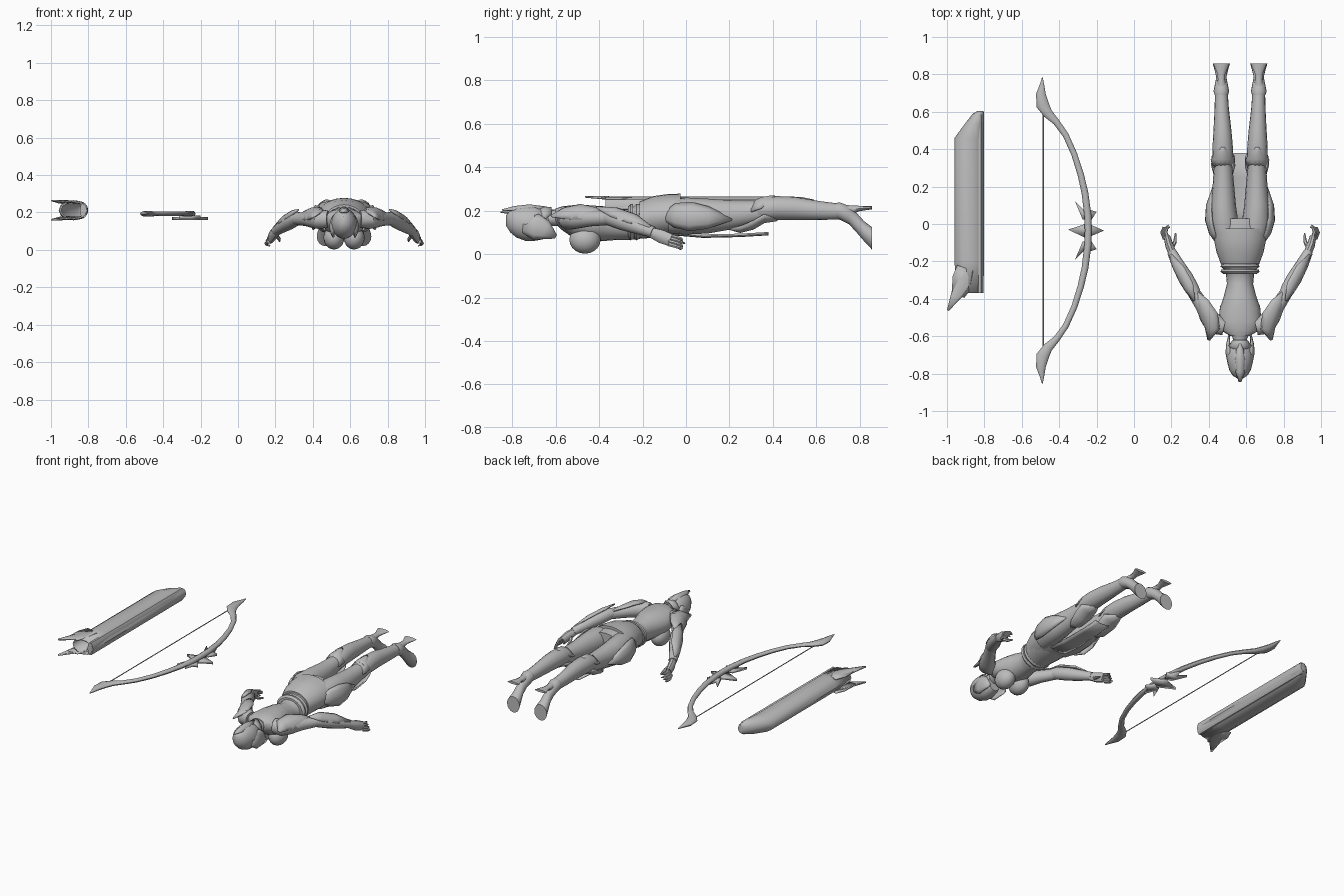
import bpy, bmesh, math
from mathutils import Vector

C = 0.567  # centre line of the figure
grey = bpy.data.materials.new("plain_grey")
grey.diffuse_color = (0.5, 0.5, 0.5, 1)


def finish(name, bm, thickness=0, angle=40):
    bmesh.ops.recalc_face_normals(bm, faces=bm.faces)
    me = bpy.data.meshes.new(name)
    bm.to_mesh(me)
    bm.free()
    ob = bpy.data.objects.new(name, me)
    bpy.context.scene.collection.objects.link(ob)
    me.materials.append(grey)
    if thickness:
        mod = ob.modifiers.new("thickness", 'SOLIDIFY')
        mod.thickness, mod.offset = thickness, 0
    bpy.ops.object.select_all(action='DESELECT')
    ob.select_set(True)
    bpy.context.view_layer.objects.active = ob
    bpy.ops.object.shade_smooth_by_angle(angle=math.radians(angle))
    return ob


def tangent(pts, i):
    return (pts[min(i + 1, len(pts) - 1)] - pts[max(i - 1, 0)]).normalized()


def loft(name, rings, n=16, perp=False, caps=(True, True), thickness=0):
    """Rings are (x, y, z, half width, half height), upright or square to the path."""
    bm = bmesh.new()
    pts = [Vector(r[:3]) for r in rings]
    rows = []
    for i, r in enumerate(rings):
        side, up = Vector((1, 0, 0)), Vector((0, 0, 1))
        if perp:
            t = tangent(pts, i)
            side = t.cross(up).normalized()
            up = side.cross(t)
        rows.append([bm.verts.new(pts[i] + side * r[3] * math.cos(a) + up * r[4] * math.sin(a))
                     for a in (2 * math.pi * k / n for k in range(n))])
    for a, b in zip(rows, rows[1:]):
        for k in range(n):
            bm.faces.new((a[k], a[(k + 1) % n], b[(k + 1) % n], b[k]))
    for on, row in zip(caps, (rows[0], rows[-1])):
        if on:
            bm.faces.new(row)
    return finish(name, bm, thickness)


def plate(name, path, normal, bulge=0.4, thickness=0.008):
    """Curved armour leaf; path is (x, y, z, half width)."""
    bm = bmesh.new()
    pts = [Vector(p[:3]) for p in path]
    nrm = Vector(normal).normalized()
    rows = []
    for i, p in enumerate(path):
        side = tangent(pts, i).cross(nrm).normalized()
        rows.append([bm.verts.new(pts[i] + side * p[3] * t - nrm * bulge * p[3] * t * t)
                     for t in (-1, -0.6, -0.2, 0.2, 0.6, 1)])
    for a, b in zip(rows, rows[1:]):
        for k in range(5):
            bm.faces.new((a[k], a[k + 1], b[k + 1], b[k]))
    return finish(name, bm, thickness)


def slab(name, outline, z, thickness):
    bm = bmesh.new()
    bm.faces.new([bm.verts.new((x, y, z)) for x, y in outline])
    return finish(name, bm, thickness)


def mid(rows):
    return [(C,) + r for r in rows]


def sided(s, rows):
    return [(C + s * r[0],) + r[1:] for r in rows]


def rnd(rows):
    return [r + (r[-1],) for r in rows]


# Torso, neck, belts and skirt
loft("torso", mid([(-.6, .175, .05, .035), (-.57, .165, .1, .055), (-.52, .15, .115, .075),
                   (-.45, .14, .108, .085), (-.38, .14, .085, .08), (-.32, .135, .07, .07),
                   (-.27, .135, .075, .07), (-.22, .15, .098, .08), (-.15, .165, .12, .09),
                   (-.05, .175, .13, .09), (.03, .18, .11, .075)]), 20)
loft("neck", mid([(-.67, .15, .036, .036), (-.62, .165, .036, .036), (-.57, .17, .055, .042)]))
for y in (-.255, -.228):
    loft("belt", mid([(y - .012, .145, .09, .074), (y, .147, .104, .084), (y + .012, .15, .1, .08)]), 20)
loft("skirt", mid([(-.215, .16, .102, .082), (-.15, .173, .126, .094), (-.08, .18, .14, .097),
                   (-.025, .181, .146, .097)]), 24)
plate("front_cloth", mid([(-.06, .09, .055), (.08, .078, .06), (.25, .082, .055), (.38, .09, .052)]),
      (0, 0, -1), .15)

# Head with helmet and crest
loft("helmet", mid([(-.828, .155, .012, .025), (-.81, .15, .04, .05), (-.78, .145, .058, .07),
                    (-.74, .14, .068, .08), (-.7, .14, .07, .081), (-.66, .137, .06, .07),
                    (-.63, .13, .042, .052)]), 18)
plate("helmet_crest", mid([(-.845, .203, .004), (-.79, .218, .022), (-.72, .226, .03), (-.64, .215, .008)]),
      (0, 0, 1), .8)
plate("neck_guard", mid([(-.68, .208, .05), (-.65, .215, .06), (-.62, .215, .035)]), (0, 0, 1), .9)

for s in (-1, 1):
    plate("cheek_guard", sided(s, [(.062, -.75, .13, .03), (.074, -.69, .125, .06),
                                   (.072, -.65, .11, .045), (.06, -.6, .08, .008)]), (s, 0, 0), .3)
    # Chest
    bm = bmesh.new()
    bmesh.ops.create_uvsphere(bm, u_segments=16, v_segments=10, radius=1)
    for v in bm.verts:
        v.co = Vector((C + s * .054 + v.co.x * .056, -.465 + v.co.y * .072, .066 + v.co.z * .064))
    finish("breast", bm)

    # Legs
    loft("thigh", sided(s, [(.07, -.08, .17, .07, .075), (.086, 0, .175, .078, .085),
                            (.09, .1, .175, .068, .08), (.089, .2, .18, .058, .068),
                            (.09, .3, .19, .05, .056), (.092, .37, .2, .046, .05)]))
    loft("shin", sided(s, [(.092, .33, .205, .05, .05), (.092, .36, .208, .056, .054),
                           (.093, .42, .212, .054, .055), (.094, .5, .21, .048, .053),
                           (.098, .62, .2, .038, .043), (.1, .71, .196, .034, .036)]))
    loft("foot", sided(s, [(.1, .69, .2, .036, .036), (.1, .71, .197, .042, .04),
                           (.1, .75, .18, .034, .042), (.1, .785, .145, .027, .045),
                           (.1, .82, .105, .035, .046), (.1, .857, .072, .046, .052)]))
    loft("heel", sided(s, [(.1, .71, .2, .032, .03), (.1, .77, .205, .019, .019),
                           (.1, .8, .21, .02, .013), (.1, .857, .214, .043, .008)]), 10)
    plate("knee_guard", sided(s, [(.09, .2, .115, .008), (.09, .25, .1, .045), (.09, .31, .115, .062),
                                  (.09, .36, .145, .06), (.09, .42, .155, .02)]), (0, 0, -1), .6)
    plate("knee_back_guard", sided(s, [(.092, .3, .235, .05), (.092, .345, .26, .062),
                                       (.092, .39, .267, .03), (.092, .41, .267, .005)]), (0, 0, 1), .8)
    plate("hip_guard", sided(s, [(.12, -.11, .175, .01), (.162, -.05, .18, .055), (.183, .02, .175, .066),
                                 (.178, .1, .17, .05), (.14, .21, .16, .004)]), (s, 0, .1), .4)

    # Arms
    loft("upper_arm", sided(s, rnd([(.085, -.55, .165, .045), (.13, -.54, .165, .054), (.165, -.5, .165, .048),
                                    (.2, -.44, .165, .038), (.255, -.355, .166, .033)])), 14, True)
    loft("forearm", sided(s, rnd([(.235, -.385, .17, .03), (.255, -.35, .168, .038), (.29, -.29, .15, .041),
                                  (.33, -.22, .125, .034), (.365, -.15, .1, .025)])), 14, True)
    plate("shoulder_guard", sided(s, [(.168, -.62, .175, .006), (.16, -.56, .205, .045),
                                      (.182, -.5, .217, .058), (.212, -.43, .205, .043),
                                      (.24, -.355, .185, .004)]), (s * .5, -.2, .8), .55)
    plate("forearm_guard", sided(s, [(.245, -.41, .215, .005), (.283, -.335, .205, .034),
                                     (.33, -.25, .175, .034), (.372, -.165, .125, .006)]),
          (s * .5, -.2, .8), .5)

    # Hands
    loft("palm", sided(s, [(.36, -.16, .1, .022, .024), (.378, -.115, .082, .022, .032),
                           (.39, -.07, .064, .018, .03)]), 10, True)
    for i in range(4):
        x, z = .383 + .007 * i, .087 - .014 * i
        end = -.005 - .012 * abs(i - 1)
        loft("finger", sided(s, rnd([(x, -.08, z, .0095), (x + .014, -.045, z - .01, .009),
                                     (x + .006, -.02, z - .018, .007),
                                     (x - .008, end, z - .024, .003)])), 6, True)
    loft("thumb", sided(s, rnd([(.365, -.13, .08, .011), (.348, -.095, .06, .01),
                                (.345, -.05, .045, .004)])), 6, True)

# Bow: one limb profile mirrored about its grip
BY = -.035
limb = [(-.245, 0, .018, .017), (-.247, .08, .019, .016), (-.262, .2, .018, .015), (-.285, .3, .017, .014),
        (-.32, .41, .016, .013), (-.365, .51, .016, .012), (-.415, .58, .018, .012), (-.46, .625, .026, .014),
        (-.488, .67, .034, .016), (-.498, .73, .026, .014), (-.492, .78, .012, .009), (-.49, .818, .002, .003)]
full = [(x, -y, a, b) for x, y, a, b in limb[:0:-1]] + limb
loft("bow", [(x, BY + y, .193, a, b) for x, y, a, b in full], 10, True)
loft("bow_string", [(-.485, y, .193, .003, .003) for y in (-.655, .585)], 6)
slab("bow_star", [(-.16, BY), (-.225, BY + .028), (-.25, BY + .045), (-.275, BY + .03), (-.353, BY + .005),
                  (-.3, BY - .02), (-.25, BY - .045), (-.225, BY - .028)], .168, .016)
for s in (-1, 1):
    slab("bow_thorn", [(-.232, BY + s * .05), (-.2, BY + s * .1), (-.232, BY + s * .11), (-.25, BY + s * .165),
                       (-.27, BY + s * .11), (-.315, BY + s * .155), (-.275, BY + s * .06)], .175, .016)

# Quiver with pointed mouth plates above and below
loft("quiver", [(-.88, -.37, .212, .07, .046), (-.88, -.2, .212, .075, .05), (-.88, .46, .212, .075, .05),
                (-.8525, .535, .212, .0475, .046), (-.833, .585, .212, .028, .036),
                (-.822, .6, .212, .015, .026)], 12, caps=(False, True), thickness=.008)
loft("quiver_spine", [(-.825, -.37, .212, .02, .042), (-.825, .585, .212, .02, .042)], 10)
for z, n in ((.258, 1), (.167, -1)):
    plate("mouth_plate", [(-.995, -.462, z + n * .006, .004), (-.955, -.39, z + n * .005, .026),
                          (-.915, -.32, z + n * .004, .05), (-.88, -.25, z, .05),
                          (-.855, -.19, z - n * .004, .02)], (0, 0, n), .2)
    slab("mouth_tip", [(-.975, -.39), (-.905, -.392), (-.88, -.36), (-.86, -.25), (-.945, -.22),
                       (-.97, -.28)], z, .008)
